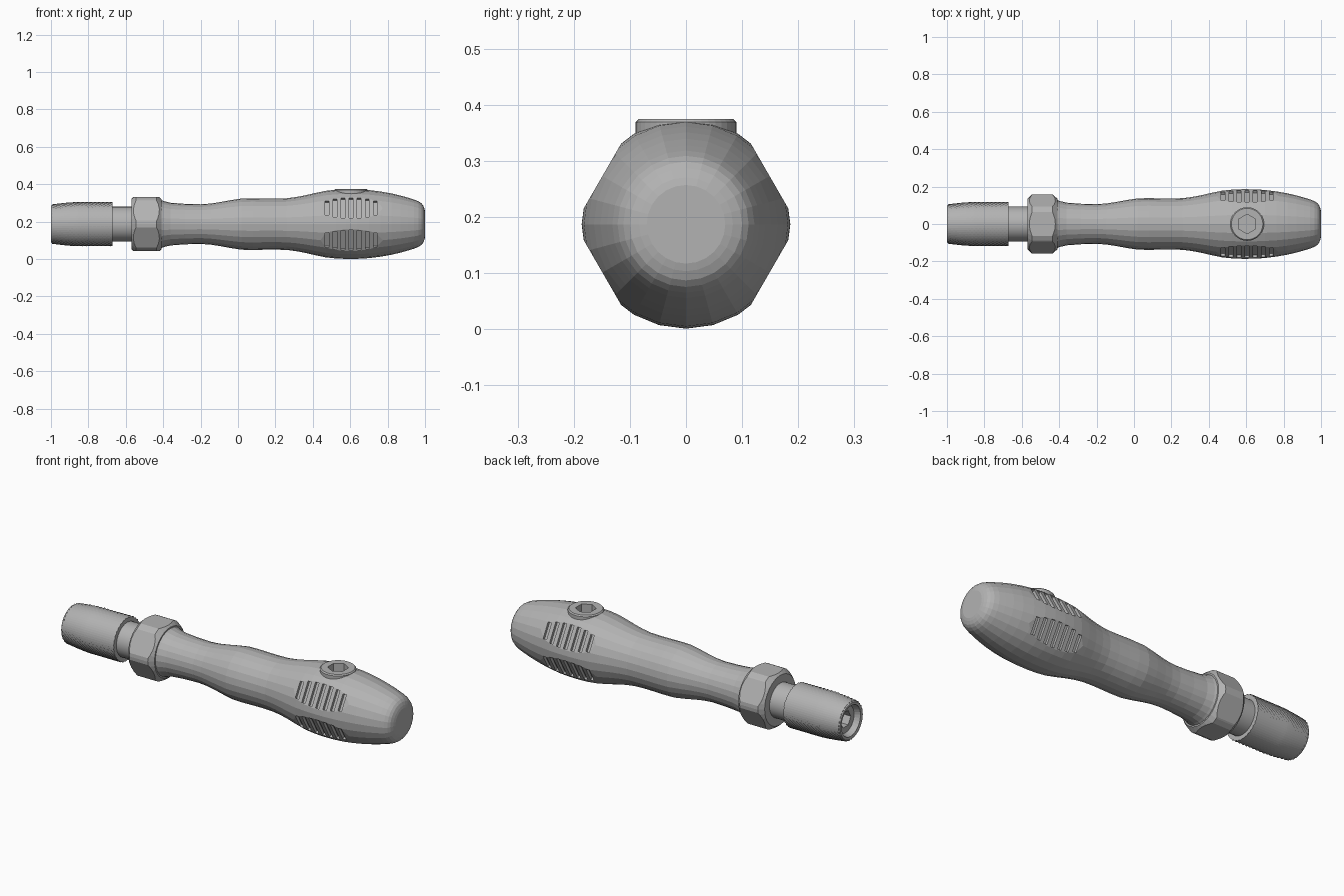
import bpy, bmesh, math
from mathutils import Matrix, Vector

if "Cube" in bpy.data.objects:
    bpy.data.objects.remove(bpy.data.objects["Cube"])

AXIS = 0.187  # height of the handle's long axis

steel = bpy.data.materials.new("grey_steel")
steel.diffuse_color = (0.45, 0.45, 0.45, 1)
steel.use_nodes = True
steel.node_tree.nodes["Principled BSDF"].inputs["Base Color"].default_value = steel.diffuse_color


def make(name, bm, helper=False):
    bmesh.ops.recalc_face_normals(bm, faces=bm.faces)
    me = bpy.data.meshes.new(name)
    bm.to_mesh(me)
    bm.free()
    me.materials.append(steel)
    ob = bpy.data.objects.new(name, me)
    bpy.context.collection.objects.link(ob)
    if helper:
        ob.hide_render = True
        ob.hide_viewport = True
    return ob


def lathe(profile, n, wobble=0.0, phase=0.0):
    """Solid of revolution about the long axis from (x, radius) points."""
    bm = bmesh.new()
    rings = []
    for i, (x, r) in enumerate(profile):
        ring = []
        for k in range(n):
            a = 2 * math.pi * k / n + phase
            rr = r + wobble * (1 if (i + k) % 2 else -1)
            ring.append(bm.verts.new((x, rr * math.cos(a), AXIS + rr * math.sin(a))))
        rings.append(ring)
    for a, b in zip(rings, rings[1:]):
        for k in range(n):
            j = (k + 1) % n
            bm.faces.new((a[k], a[j], b[j], b[k]))
    bm.faces.new(rings[0])
    bm.faces.new(rings[-1][::-1])
    return bm


def boolean(ob, cutter, op='DIFFERENCE'):
    m = ob.modifiers.new(cutter.name, 'BOOLEAN')
    m.operation, m.object, m.solver = op, cutter, 'EXACT'


def smooth_curve(pts, steps):
    """Resample a radius profile with a Catmull-Rom curve."""
    p = [Vector(q) for q in [pts[0]] + pts + [pts[-1]]]
    out = []
    for a, b, c, d in zip(p, p[1:], p[2:], p[3:]):
        for s in range(steps):
            t = s / steps
            out.append(0.5 * (2 * b + (c - a) * t + (2 * a - 5 * b + 4 * c - d) * t * t
                              + (3 * b - a - 3 * c + d) * t ** 3))
    return [tuple(q) for q in out] + [pts[-1]]


# Contoured grip
grip_pts = [(-0.46, 0.14), (-0.42, 0.132), (-0.36, 0.114), (-0.2, 0.106), (-0.1, 0.117),
            (0.02, 0.137), (0.14, 0.137), (0.26, 0.138), (0.36, 0.154), (0.47, 0.178),
            (0.58, 0.186), (0.7, 0.182), (0.82, 0.164), (0.91, 0.141), (0.965, 0.122),
            (0.99, 0.1), (1.0, 0.07)]
grip = make("grip", lathe(smooth_curve(grip_pts, 2), 24))

# Flat side panels and their finger grooves
panels, grooves = bmesh.new(), bmesh.new()
for ang in (30, -30, 150, 210):
    turn = Matrix.Translation((0, 0, AXIS)) @ Matrix.Rotation(math.radians(ang), 4, 'X')
    box = turn @ Matrix.Translation((0.61, 0.202, 0)) @ Matrix.Diagonal((0.5, 0.06, 0.16, 1))
    bmesh.ops.create_cube(panels, size=1, matrix=box)
    for i in range(-3, 4):
        length = 0.125 * math.sqrt(1 - (i / 4.2) ** 2)
        slot = (turn @ Matrix.Translation((0.605 + 0.043 * i, 0.187, 0))
                @ Matrix.Diagonal((0.021, 0.06, length, 1)))
        bmesh.ops.create_cube(grooves, size=1, matrix=slot)
boolean(grip, make("panel_cutter", panels, True))
boolean(grip, make("groove_cutter", grooves, True))

# Hexagonal shoulder with turned corners
hexagon = make("shoulder_nut", lathe([(-0.57, 0.167), (-0.41, 0.167)], 6))
turned = make("shoulder_turning", lathe([(-0.58, 0.126), (-0.545, 0.158),
                                         (-0.435, 0.158), (-0.40, 0.126)], 32), True)
boolean(hexagon, turned, 'INTERSECT')

# Plain collar between shoulder and chuck
collar = make("collar", lathe([(-0.70, 0.093), (-0.55, 0.093)], 32))

# Knurled chuck sleeve with a tapered nose
rows = 30
knurl = []
for i in range(rows + 1):
    t = i / rows
    x = -0.995 + 0.325 * t
    knurl.append((x, 0.116 - 0.013 * max(0, 1 - t / 0.45) ** 1.5))
chuck = make("chuck", lathe(knurl, 64, wobble=0.0025))
mouth = make("mouth_cutter", lathe([(-1.05, 0.085), (-0.995, 0.085), (-0.965, 0.073)], 32), True)
socket = make("bit_socket_cutter", lathe([(-1.05, 0.045), (-0.80, 0.045)], 6), True)
boolean(chuck, mouth)
boolean(chuck, socket)
rim_bm = lathe([(-0.999, 0.084), (-1.0, 0.088), (-1.0, 0.098), (-0.99, 0.104), (-0.985, 0.084)], 48)
for f in [f for f in rim_bm.faces if len(f.verts) > 4]:
    rim_bm.faces.remove(f)
rim = make("chuck_rim", rim_bm)


def upright(name, profile, n, helper=False, phase=0.0):
    """Upright solid at the bolt position from (z, radius) points."""
    bm = lathe(profile, n, phase=phase)
    for v in bm.verts:
        x, y, z = v.co
        v.co = (0.605 + z - AXIS, y, x)
    return make(name, bm, helper)


# Clamping bolt with a hex recess, and its clearance well in the grip
bolt = upright("bolt", [(0.28, 0.09), (0.369, 0.09), (0.375, 0.084)], 40)
recess = upright("bolt_recess_cutter", [(0.325, 0.052), (0.42, 0.052)], 6, True)
well = upright("bolt_well_cutter", [(0.29, 0.088), (0.42, 0.088)], 40, True)
boolean(grip, well)
boolean(bolt, recess)

# Keep facets crisp, soften only the turned cylinders
for ob in (collar,):
    for p in ob.data.polygons:
        p.use_smooth = len(p.vertices) == 4
